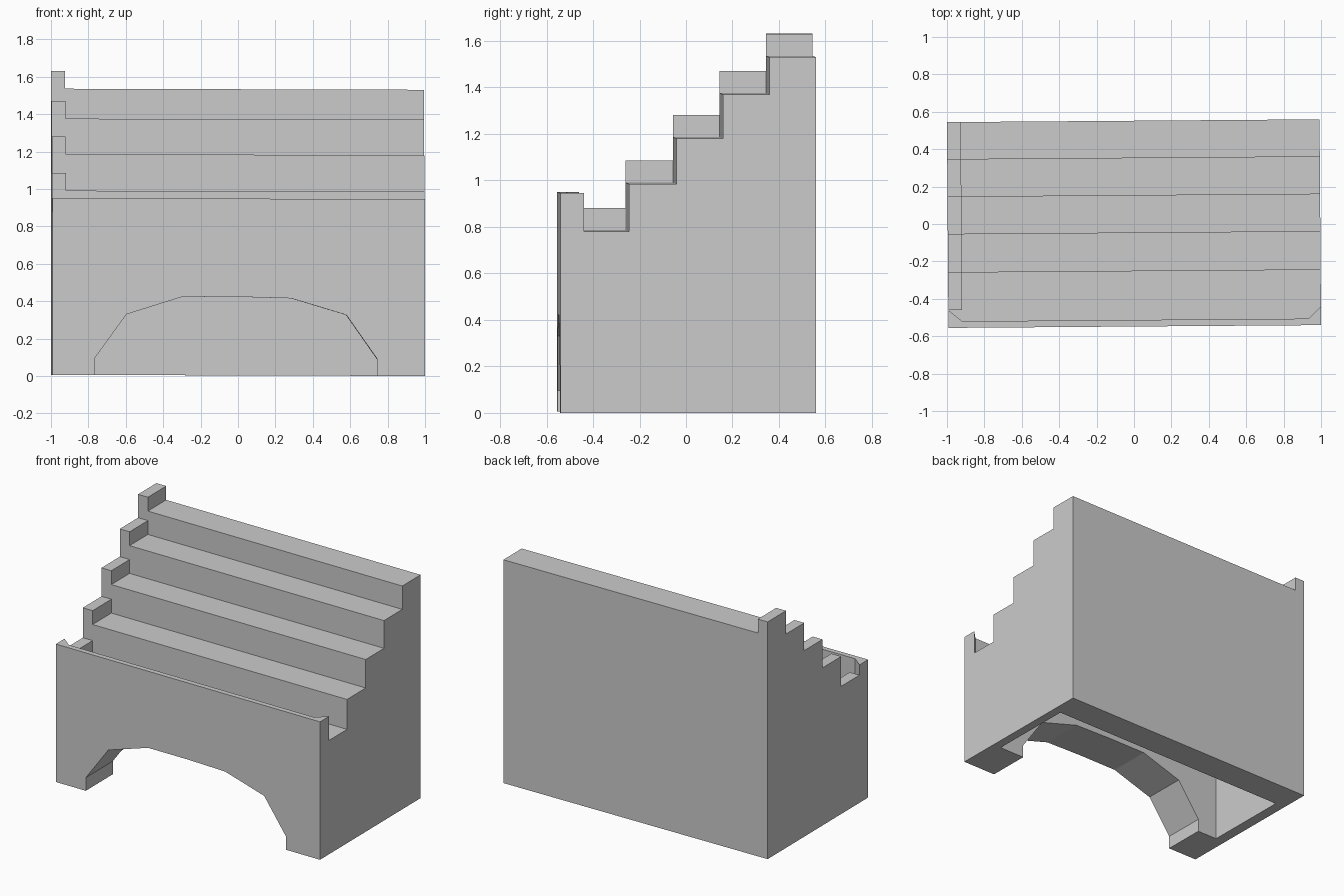
import bpy, bmesh

if "Cube" in bpy.data.objects:
    bpy.data.objects.remove(bpy.data.objects["Cube"])

FRONT, BACK = -0.548, 0.552
RISERS = [-0.2525, -0.048, 0.152, 0.352]      # y of each riser
TREADS = [0.78, 0.985, 1.18, 1.37, 1.53]      # z of each tread
CURB_X = -0.922


def prism(name, pts, axis, lo, hi, helper=False):
    """Extrude a closed 2D outline along one axis (pts are the other two axes in order)."""
    bm = bmesh.new()

    def place(p, t):
        c = list(p)
        c.insert("xyz".index(axis), t)
        return bm.verts.new(c)

    a = [place(p, lo) for p in pts]
    b = [place(p, hi) for p in pts]
    n = len(pts)
    bm.faces.new(a)
    bm.faces.new(b[::-1])
    for i in range(n):
        j = (i + 1) % n
        bm.faces.new((a[i], b[i], b[j], a[j]))
    bmesh.ops.recalc_face_normals(bm, faces=bm.faces)
    me = bpy.data.meshes.new(name)
    bm.to_mesh(me)
    bm.free()
    ob = bpy.data.objects.new(name, me)
    bpy.context.collection.objects.link(ob)
    ob.hide_render = helper
    return ob


def stairs(front, lift):
    """Side outline of the stepped block."""
    pts = [(BACK, 0), (front, 0)]
    y = front
    for z, y2 in zip(TREADS, RISERS + [BACK]):
        pts += [(y, z + lift), (y2, z + lift)]
        y = y2
    return pts


# Stepped body, raised curb on the left end, thin parapet with corner gussets
body = prism("stepped_block", stairs(FRONT, 0), "x", -0.996, 0.996)
curb = prism("left_curb", stairs(-0.453, 0.095), "x", -0.996, CURB_X, True)
parapet = prism("front_parapet", [
    (-0.996, FRONT), (0.996, FRONT), (0.996, -0.447), (0.93, -0.513),
    (CURB_X, -0.513), (-0.996, -0.453)], "z", 0, 0.945, True)

# Hollow underside and front arch
hollow = prism("underside_hollow", [
    (CURB_X, RISERS[0]), (0.935, RISERS[0]), (0.935, RISERS[3]), (CURB_X, RISERS[3])],
    "z", -0.1, 0.7, True)
arch = prism("arch_cutter", [
    (-0.77, -0.1), (-0.77, 0.09), (-0.60, 0.325), (-0.30, 0.42), (0.0, 0.42),
    (0.28, 0.413), (0.575, 0.325), (0.74, 0.09), (0.74, -0.1)], "y", -0.7, -0.15, True)

for tool, op in ((curb, 'UNION'), (parapet, 'UNION'),
                 (hollow, 'DIFFERENCE'), (arch, 'DIFFERENCE')):
    m = body.modifiers.new(tool.name, 'BOOLEAN')
    m.object, m.operation, m.solver = tool, op, 'EXACT'

# Bake the result, then apply the model's slight yaw and tilt
dg = bpy.context.evaluated_depsgraph_get()
mesh = bpy.data.meshes.new_from_object(body.evaluated_get(dg))
body.modifiers.clear()
body.data = mesh
for tool in (curb, parapet, hollow, arch):
    bpy.data.objects.remove(tool)
for v in mesh.vertices:
    x, y, z = v.co
    v.co = (x - 0.0075 * y, y + 0.0075 * x, z + 0.003 * (1 - x))
